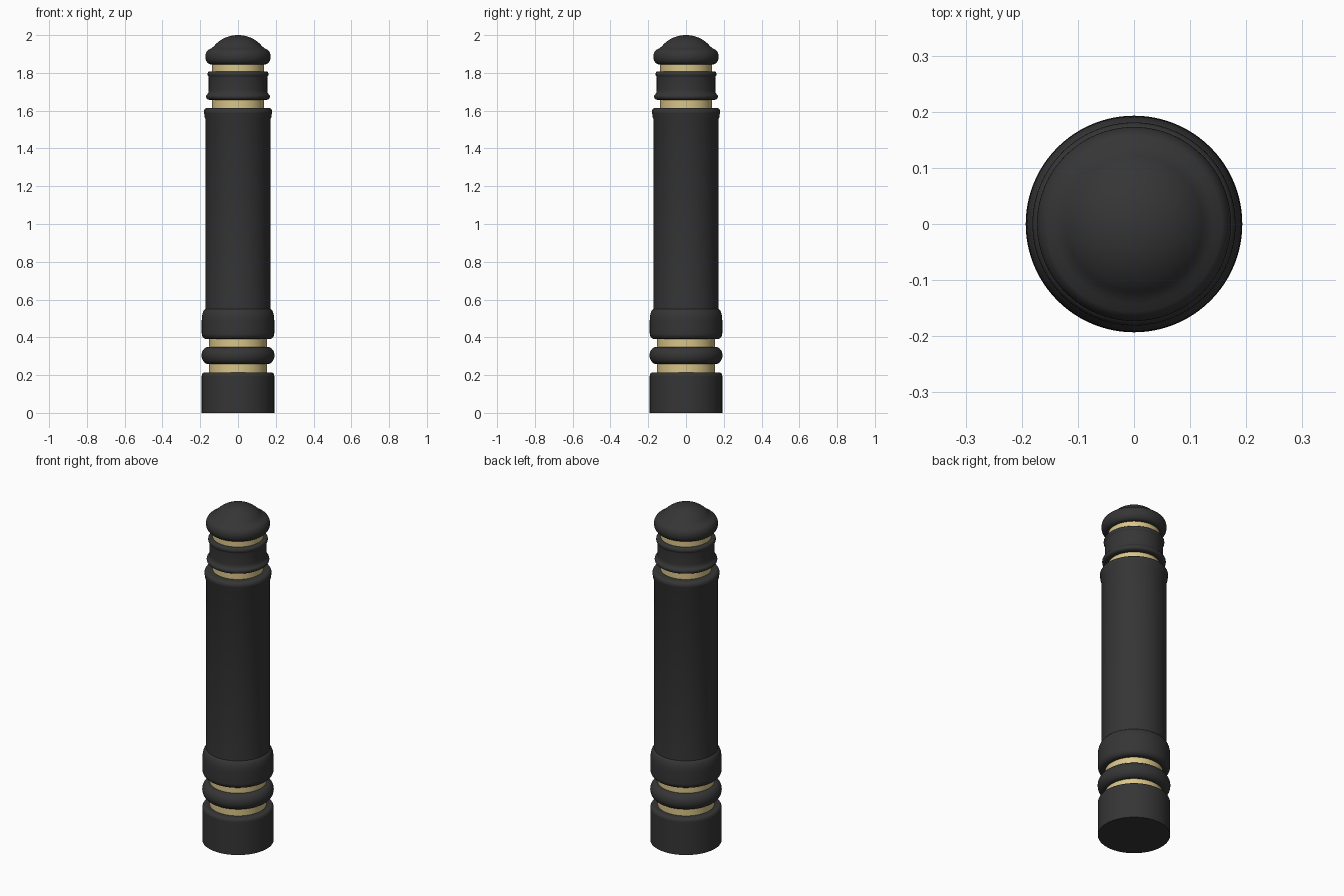
import bpy, bmesh, math

if "Cube" in bpy.data.objects:
    bpy.data.objects.remove(bpy.data.objects["Cube"])

SEGMENTS = 96


def material(name, rgb):
    m = bpy.data.materials.new(name)
    m.diffuse_color = (*rgb, 1)
    m.use_nodes = True
    m.node_tree.nodes["Principled BSDF"].inputs["Base Color"].default_value = m.diffuse_color
    return m


black = material("black_paint", (0.036, 0.036, 0.036))
gold = material("pale_gold", (0.70, 0.56, 0.25))


def arc(cr, cz, rr, rz, a0, a1, n=8):
    """Points (radius, height) on an elliptical arc, angles in degrees."""
    pts = []
    for i in range(n + 1):
        a = math.radians(a0 + (a1 - a0) * i / n)
        pts.append((max(0, cr + rr * math.cos(a)), cz + rz * math.sin(a)))
    return pts


def lathe(name, profile, mat):
    """Revolve a profile that starts and ends on the z axis."""
    bm = bmesh.new()
    verts = [bm.verts.new((r, 0, z)) for r, z in profile]
    edges = [bm.edges.new(p) for p in zip(verts, verts[1:])]
    bmesh.ops.spin(bm, geom=verts + edges, cent=(0, 0, 0), axis=(0, 0, 1),
                   angle=2 * math.pi, steps=SEGMENTS, use_merge=True)
    bmesh.ops.remove_doubles(bm, verts=bm.verts, dist=1e-5)
    bmesh.ops.recalc_face_normals(bm, faces=bm.faces)
    me = bpy.data.meshes.new(name)
    bm.to_mesh(me)
    bm.free()
    me.materials.append(mat)
    ob = bpy.data.objects.new(name, me)
    bpy.context.collection.objects.link(ob)
    bpy.context.view_layer.objects.active = ob
    ob.select_set(True)
    bpy.ops.object.shade_smooth_by_angle(angle=math.radians(35))
    ob.select_set(False)
    return ob


# Base drum with a softened top edge
lathe("base", [(0, 0), (0.192, 0), (0.192, 0.19)]
      + arc(0.177, 0.195, 0.015, 0.02, 0, 90, 5) + [(0, 0.215)], black)

# Rounded ring between the lower gold bands
lathe("base_ring", [(0, 0.258)] + arc(0.155, 0.304, 0.038, 0.046, -90, 90, 14)
      + [(0, 0.35)], black)

# Shaft: bulging foot, straight body and rolled lip
lathe("shaft", [(0, 0.39)] + arc(0.165, 0.422, 0.027, 0.032, -90, 0)
      + arc(0.168, 0.49, 0.024, 0.062, 0, 80)
      + [(0.172, 0.556), (0.172, 1.555), (0.178, 1.568)]
      + arc(0.163, 1.592, 0.018, 0.023, -35, 90) + [(0, 1.615)], black)

# Neck collar with a flange at each end
lathe("neck_collar", [(0, 1.657), (0.15, 1.657)]
      + arc(0.153, 1.674, 0.016, 0.016, -80, 55)
      + [(0.156, 1.695), (0.155, 1.71), (0.155, 1.77), (0.156, 1.778)]
      + arc(0.150, 1.793, 0.011, 0.015, -55, 90) + [(0, 1.808)], black)

# Cap: rounded brim and dome
lathe("cap", [(0, 1.845)] + arc(0.142, 1.886, 0.031, 0.041, -90, 62, 14)
      + [(0.143, 1.929), (0.135, 1.935)]
      + arc(0, 1.863, 0.155, 0.137, 34, 90, 12), black)

# Gold bands recessed between the black parts
for name, r, z0, z1 in [("lower_band", 0.153, 0.20, 0.27),
                        ("middle_band", 0.153, 0.34, 0.40),
                        ("neck_band", 0.137, 1.60, 1.67),
                        ("top_band", 0.137, 1.80, 1.855)]:
    lathe(name, [(0, z0), (r, z0), (r, z1), (0, z1)], gold)
